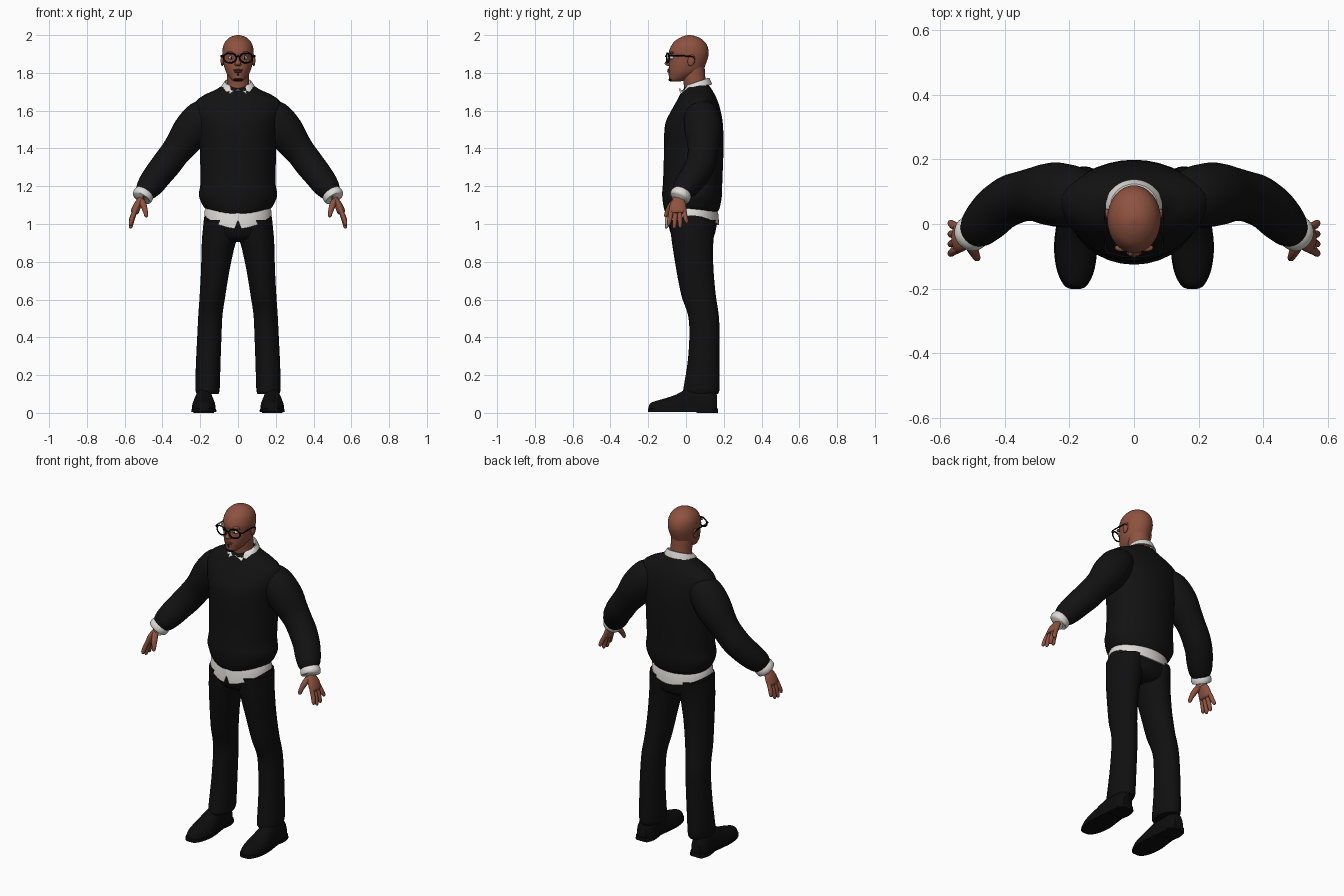
import bpy, bmesh, math
from mathutils import Vector, Matrix

SEG = 32


def material(name, rgb):
    m = bpy.data.materials.new(name)
    m.diffuse_color = (*rgb, 1)
    return m


KNIT = material("black knit", (0.006, 0.006, 0.0065))
CLOTH = material("trouser black", (0.005, 0.005, 0.0055))
LEATHER = material("shoe black", (0.004, 0.004, 0.004))
SHIRT = material("shirt white", (0.72, 0.71, 0.68))
SKIN = material("brown skin", (0.27, 0.085, 0.05))
LIP = material("lip brown", (0.17, 0.05, 0.035))
DARK = material("frame black", (0.003, 0.003, 0.003))
EYE = material("eye white", (0.6, 0.55, 0.5))


def finish(name, bm, mat, mirror=False, angle=50):
    bmesh.ops.recalc_face_normals(bm, faces=bm.faces[:])
    me = bpy.data.meshes.new(name)
    bm.to_mesh(me)
    bm.free()
    me.materials.append(mat)
    ob = bpy.data.objects.new(name, me)
    bpy.context.collection.objects.link(ob)
    if mirror:
        ob.modifiers.new("mirror", 'MIRROR').use_mirror_merge = False
    bpy.ops.object.select_all(action='DESELECT')
    ob.select_set(True)
    bpy.context.view_layer.objects.active = ob
    bpy.ops.object.shade_smooth_by_angle(angle=math.radians(angle))
    return ob


def smooth(rows, n=4):
    """Catmull-Rom interpolation between rows of numbers."""
    out = []
    for i in range(len(rows) - 1):
        p0, p1, p2 = rows[max(i - 1, 0)], rows[i], rows[i + 1]
        p3 = rows[min(i + 2, len(rows) - 1)]
        for k in range(n):
            t = k / n
            out.append([0.5 * (2 * b + (c - a) * t + (2 * a - 5 * b + 4 * c - d) * t * t
                               + (3 * b - a - 3 * c + d) * t ** 3)
                        for a, b, c, d in zip(p0, p1, p2, p3)])
    return out + [list(rows[-1])]


def loft(name, rings, mat, mirror=False, caps=True, angle=50):
    bm = bmesh.new()
    vs = [[bm.verts.new(p) for p in r] for r in rings]
    n = len(rings[0])
    for a, b in zip(vs, vs[1:]):
        for i in range(n):
            bm.faces.new((a[i], a[(i + 1) % n], b[(i + 1) % n], b[i]))
    if caps:
        bm.faces.new(vs[0])
        bm.faces.new(vs[-1])
    return finish(name, bm, mat, mirror, angle)


def angles(n=SEG):
    return [2 * math.pi * i / n for i in range(n)]


def body(name, rows, mat, mirror=False, k=0.5, n=4, hem=None):
    """Upright form; rows are z, x centre, half width, front y, back y."""
    rings = []
    for z, xc, hw, yf, yb in smooth(rows, n):
        yc = yf + k * (yb - yf)
        rings.append([(xc + hw * math.cos(a),
                       yc + math.sin(a) * ((yb - yc) if math.sin(a) > 0 else (yc - yf)),
                       z + (hem(a, z) if hem else 0)) for a in angles()])
    return loft(name, rings, mat, mirror)


def tube(name, rows, mat, mirror=True, flat=1.0, n=4, seg=20):
    """Round limb along a path; rows are x, y, z, radius."""
    pts = smooth(rows, n)
    rings = []
    for i, p in enumerate(pts):
        d = Vector(pts[min(i + 1, len(pts) - 1)][:3]) - Vector(pts[max(i - 1, 0)][:3])
        u = d.cross(Vector((0, 1, 0))).normalized()
        v = u.cross(d).normalized()
        rings.append([Vector(p[:3]) + p[3] * (u * flat * math.cos(a) + v * math.sin(a))
                      for a in angles(seg)])
    return loft(name, rings, mat, mirror)


def ball(name, c, r, mat, mirror=False, rot=None):
    bm = bmesh.new()
    m = Matrix.Translation(c) @ (rot or Matrix()) @ Matrix.Diagonal((*r, 1))
    bmesh.ops.create_uvsphere(bm, u_segments=20, v_segments=12, radius=1, matrix=m)
    return finish(name, bm, mat, mirror)


# Sweater: body with a gathered hem that rises at the sides, and sleeves
body("sweater_body", [
    (1.055, 0, .170, -.095, .160), (1.085, 0, .187, -.115, .178), (1.15, 0, .207, -.126, .190),
    (1.22, 0, .198, -.122, .192), (1.32, 0, .200, -.118, .196), (1.42, 0, .203, -.117, .199),
    (1.53, 0, .216, -.110, .195), (1.60, 0, .234, -.078, .183), (1.65, 0, .222, -.050, .168),
    (1.685, 0, .175, -.032, .152), (1.71, 0, .120, -.016, .138), (1.735, 0, .082, 0, .122)],
    KNIT, k=.58,
    hem=lambda a, z: max(0, 1.15 - z) / .095 * (.022 * math.cos(a) ** 2 - (.014 if math.sin(a) < 0 else 0)
                                                * math.sin(a) ** 2))
tube("sleeve", [
    (.13, .080, 1.585, .075), (.19, .085, 1.560, .096), (.25, .092, 1.488, .099),
    (.30, .092, 1.420, .086), (.335, .088, 1.375, .079), (.38, .075, 1.315, .078),
    (.42, .050, 1.265, .075), (.455, .015, 1.218, .071), (.482, -.012, 1.183, .062),
    (.500, -.025, 1.160, .047)], KNIT)

# Shirt: hem with a front notch, cuffs and folded collar
def shirt_bottom(a):
    s = math.sin(a)
    if s < 0:
        notch = .045 * max(0, 1 - abs(math.cos(a)) / .1)
        return 1.045 - .07 * s * s + notch
    return 1.045 - .05 * s * s


def hem_ring(t, grow):
    return [((.176 + grow) * math.cos(a),
             .032 + (.140 + grow) * math.sin(a),
             1.10 + t * (shirt_bottom(a) - 1.10)) for a in angles(64)]


loft("shirt_hem", [hem_ring(0, -.015), hem_ring(.5, 0), hem_ring(1, .003), hem_ring(1, -.004),
                   hem_ring(.3, -.018)], SHIRT, caps=False)
tube("shirt_cuff", [(.488, -.018, 1.174, .046), (.499, -.026, 1.157, .056),
                    (.511, -.035, 1.138, .053), (.512, -.036, 1.136, .040)], SHIRT, n=2)


def collar_ring(r, top):
    pts = []
    for a in angles(64):
        s = math.sin(a)
        front = max(0, -s)
        high = 1.752 + .022 * s - .03 * max(0, front - .75) / .25
        point = max(0, 1 - abs(a - math.radians(302)) / .55, 1 - abs(a - math.radians(238)) / .55)
        low = 1.728 + .010 * s - .032 * point
        pts.append((r * math.cos(a), .056 + r * .93 * s - .012 * front * (1 - top),
                    low + top * (high - low)))
    return pts


loft("shirt_collar", [collar_ring(.062, .3), collar_ring(.067, 1), collar_ring(.073, 1),
                      collar_ring(.083, .4), collar_ring(.088, 0), collar_ring(.078, 0)],
     SHIRT, caps=False)

# Trousers
body("trouser_seat", [
    (1.11, 0, .160, -.085, .155), (1.04, 0, .178, -.098, .166), (.98, 0, .184, -.090, .160),
    (.93, 0, .180, -.070, .145), (.905, 0, .12, -.03, .11)], CLOTH)
body("trouser_leg", [
    (1.02, .095, .086, -.088, .158), (.93, .098, .092, -.078, .147), (.86, .108, .085, -.068, .143),
    (.75, .121, .075, -.050, .146), (.62, .135, .068, -.024, .158), (.52, .146, .064, .010, .173),
    (.42, .151, .064, .018, .178), (.28, .157, .065, .010, .178), (.15, .161, .065, -.010, .178),
    (.115, .161, .063, -.015, .176), (.10, .161, .057, -.005, .168)], CLOTH, mirror=True)

# Shoes: rounded upper, flat sole and heel
UPPER = [(-.198, .012, .030), (-.188, .032, .052), (-.15, .052, .066), (-.10, .062, .080),
         (-.05, .063, .098), (0, .056, .124), (.06, .050, .135), (.13, .050, .125), (.165, .030, .095)]


def shoe(name, rows, base, power):
    rings = []
    for y, hw, top in smooth(rows, 3):
        rings.append([(.181 + hw * math.cos(a), y,
                       base + (top - base) * max(0, math.sin(a)) ** power) for a in angles()])
    loft(name, rings, LEATHER, True)


shoe("shoe_upper", UPPER, .012, .75)
shoe("shoe_sole", [(y - .003 if y < 0 else y + .004, hw + .003, .024) for y, hw, t in UPPER], .006, .15)
shoe("shoe_heel", [(.055, .046, .02), (.11, .054, .02), (.16, .042, .02), (.17, .025, .02)], 0, .15)

# Hands: palm, four fingers and a thumb
tube("palm", [(.502, -.028, 1.155, .030), (.516, -.038, 1.130, .032), (.532, -.042, 1.100, .043),
              (.545, -.044, 1.068, .045), (.549, -.044, 1.056, .034)], SKIN, flat=.48)
for label, y0, y1, z1 in (("index", -.078, -.092, .992), ("middle", -.056, -.062, .976),
                          ("ring", -.033, -.031, .980), ("little", -.010, .003, 1.004)):
    zm = (1.07 + z1) / 2
    tube(label + "_finger", [(.543, y0, 1.075, .012), (.560, (y0 + y1) / 2, zm, .0125),
                             (.568, y1, z1 + .010, .010), (.568, y1 - .001, z1, .004)], SKIN, seg=12)
tube("thumb", [(.514, -.050, 1.128, .018), (.500, -.078, 1.098, .017), (.490, -.098, 1.066, .013),
               (.486, -.106, 1.044, .010), (.485, -.108, 1.036, .004)], SKIN, seg=12)

# Head and neck
body("head", [
    (1.754, 0, .016, -.074, -.035), (1.762, 0, .032, -.088, -.005), (1.785, 0, .052, -.090, .050),
    (1.81, 0, .066, -.092, .088), (1.845, 0, .076, -.090, .104), (1.88, 0, .081, -.086, .116),
    (1.91, 0, .083, -.090, .120), (1.94, 0, .079, -.080, .114), (1.965, 0, .068, -.063, .099),
    (1.985, 0, .048, -.035, .073), (1.995, 0, .028, -.010, .047), (2.0, 0, .006, .010, .025)], SKIN)
body("neck", [(1.67, 0, .062, -.008, .112), (1.74, 0, .059, -.012, .106), (1.78, 0, .059, -.018, .102),
              (1.84, 0, .060, -.02, .098)], SKIN)
body("nose", [(1.836, 0, .010, -.094, -.07), (1.842, 0, .018, -.108, -.07), (1.852, 0, .016, -.113, -.07),
              (1.872, 0, .009, -.099, -.07), (1.895, 0, .007, -.088, -.07)], SKIN)
ball("ear", (.083, .028, 1.866), (.009, .019, .031), SKIN, True, Matrix.Rotation(-.2, 4, 'X'))
ball("brow", (.034, -.074, 1.906), (.026, .012, .008), SKIN, True)
ball("upper_lip", (0, -.088, 1.815), (.024, .012, .005), LIP)
ball("lower_lip", (0, -.088, 1.806), (.020, .012, .006), LIP)
ball("chin_beard", (0, -.080, 1.764), (.024, .013, .009), DARK)
ball("lip_beard", (0, -.089, 1.791), (.006, .005, .006), DARK)

# Eyes
ball("eyeball", (.035, -.074, 1.880), (.015, .013, .009), EYE, True)
ball("pupil", (.035, -.085, 1.880), (.006, .004, .006), DARK, True)

# Glasses: rims, bridge and temples
bm = bmesh.new()
rim = []
for a in angles(28):
    c, s = math.cos(a), math.sin(a)
    loop = []
    for b in angles(8):
        g = .0042 * math.cos(b)
        x = .043 + (.034 + g) * c
        loop.append(bm.verts.new((x, -.101 + .25 * max(0, x - .03) + .004 * math.sin(b),
                                  1.879 + (.026 + g) * s)))
    rim.append(loop)
for i in range(28):
    p, q = rim[i], rim[(i + 1) % 28]
    for j in range(8):
        bm.faces.new((p[j], p[(j + 1) % 8], q[(j + 1) % 8], q[j]))
finish("glasses_rim", bm, DARK, True)
tube("glasses_bridge", [(-.012, -.102, 1.884, .004), (0, -.107, 1.888, .004),
                        (.012, -.102, 1.884, .004)], DARK, mirror=False, seg=8)
tube("glasses_temple", [(.074, -.092, 1.889, .005), (.088, -.078, 1.890, .004),
                        (.089, -.02, 1.890, .004), (.088, .030, 1.886, .004),
                        (.086, .045, 1.872, .003)], DARK, seg=8)
